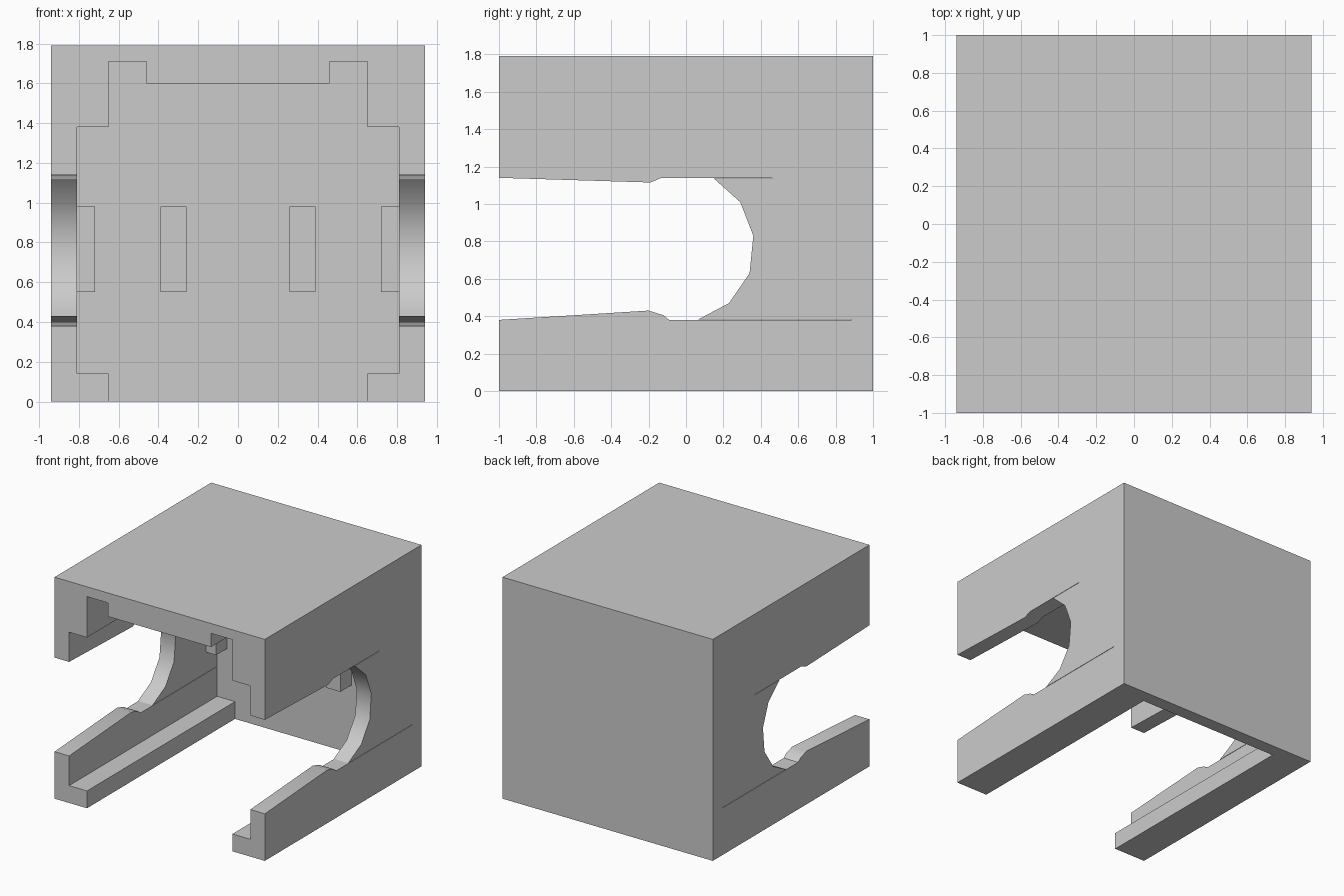
import bpy
import bmesh
import math

cube = bpy.data.objects.get("Cube")
if cube:
    bpy.data.objects.remove(cube, do_unlink=True)

W, D, H = 0.94, 1.0, 1.79      # half width, half depth, height
BACK = 0.89                    # inner face of the back wall

grey = bpy.data.materials.new("plain grey")
grey.use_nodes = True
grey.diffuse_color = (0.6, 0.6, 0.6, 1)
grey.node_tree.nodes["Principled BSDF"].inputs["Base Color"].default_value = (0.6, 0.6, 0.6, 1)


def prism(name, points, offset):
    """Extrude a closed 3D outline along an offset."""
    bm = bmesh.new()
    face = bm.faces.new([bm.verts.new(p) for p in points])
    extruded = bmesh.ops.extrude_face_region(bm, geom=[face])["geom"]
    bmesh.ops.translate(bm, vec=offset,
                        verts=[v for v in extruded if isinstance(v, bmesh.types.BMVert)])
    bmesh.ops.recalc_face_normals(bm, faces=bm.faces)
    mesh = bpy.data.meshes.new(name)
    bm.to_mesh(mesh)
    bm.free()
    mesh.materials.append(grey)
    obj = bpy.data.objects.new(name, mesh)
    bpy.context.collection.objects.link(obj)
    return obj


def box(name, x0, x1, y0, y1, z0, z1):
    outline = [(x0, y0, z0), (x1, y0, z0), (x1, y0, z1), (x0, y0, z1)]
    return prism(name, outline, (0, y1 - y0, 0))


def select(obj):
    bpy.ops.object.select_all(action='DESELECT')
    obj.select_set(True)
    bpy.context.view_layer.objects.active = obj


def cut(target, cutter):
    cutter.hide_render = True
    mod = target.modifiers.new("cut", 'BOOLEAN')
    mod.operation = 'DIFFERENCE'
    mod.solver = 'EXACT'
    mod.object = cutter
    select(target)
    bpy.ops.object.modifier_apply(modifier=mod.name)
    bpy.data.objects.remove(cutter, do_unlink=True)


# Outer housing
housing = box("housing", -W, W, -D, D, 0, H)

# Stepped cavity, open at the front and below
half = [(0.65, -0.1), (0.65, 0.14), (0.81, 0.14), (0.81, 1.38),
        (0.65, 1.38), (0.65, 1.71), (0.46, 1.71), (0.46, 1.60)]
outline = half + [(-x, z) for x, z in reversed(half)]
cut(housing, prism("cavity_cutter", [(x, -1.1, z) for x, z in outline],
                   (0, BACK + 1.1, 0)))

# Side openings with a rounded end and two hairline slits
side = [(-1.1, 1.143), (-0.19, 1.115), (-0.13, 1.14),
        (0.46, 1.14), (0.46, 1.137), (0.148, 1.137),
        (0.29, 1.01), (0.36, 0.83), (0.34, 0.63), (0.23, 0.47),
        (0.066, 0.383), (0.885, 0.383), (0.885, 0.38),
        (-0.09, 0.38), (-0.12, 0.405), (-0.20, 0.43), (-1.1, 0.374)]
cut(housing, prism("side_cutter", [(-1.1, y, z) for y, z in side], (2.2, 0, 0)))

select(housing)
bpy.ops.object.shade_smooth_by_angle(angle=math.radians(32))

# Stop blocks on the inside of the back wall
for sign, label in ((1, "left"), (-1, "right")):
    for part, inner, outer in (("inner", 0.26, 0.39), ("outer", 0.72, 0.81)):
        x0, x1 = sorted((sign * inner, sign * outer))
        box(f"{label}_{part}_stop_block", x0, x1, 0.75, BACK, 0.55, 0.98)
